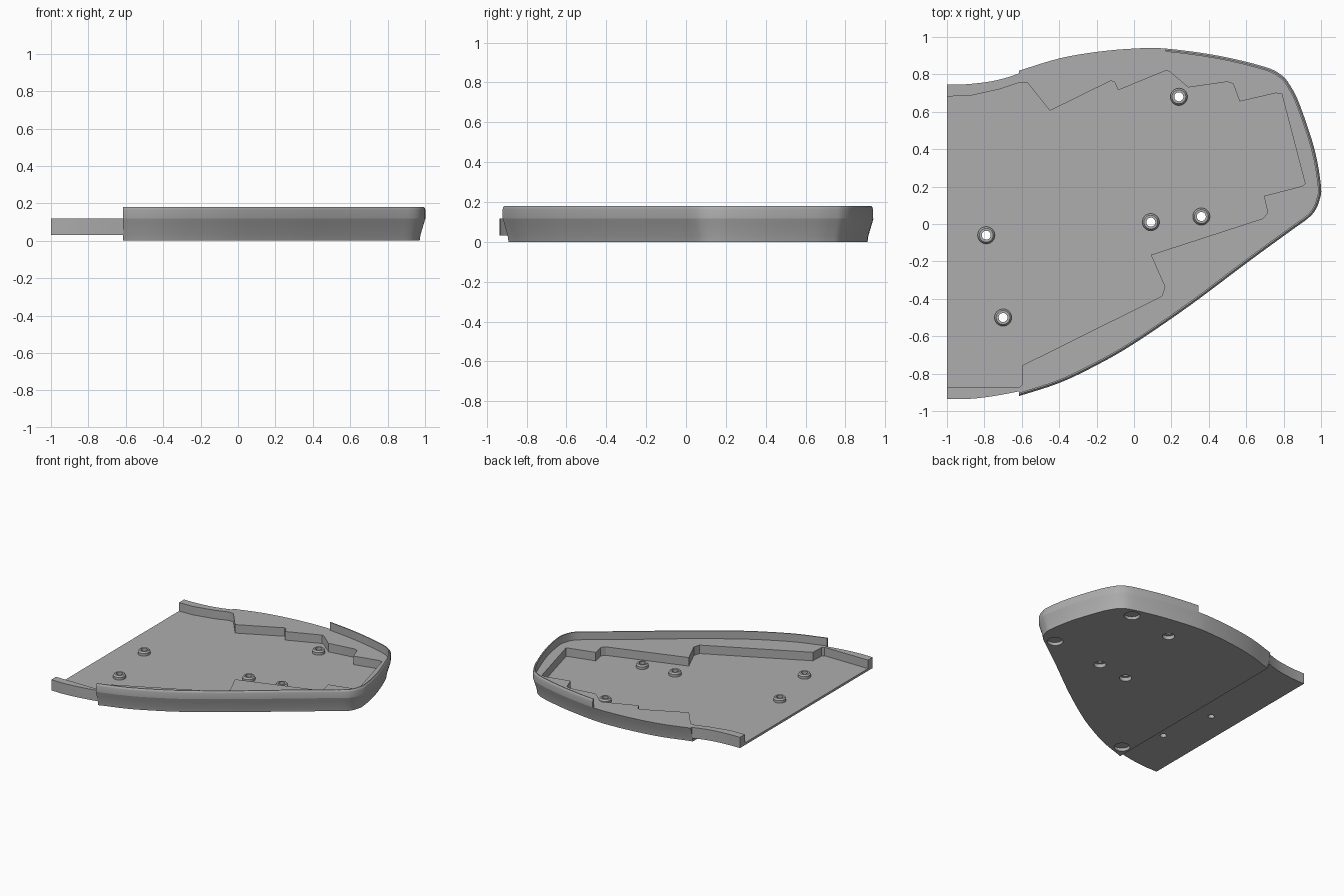
import bpy, bmesh
from math import cos, sin, tau
from mathutils import Vector

if "Cube" in bpy.data.objects:
    bpy.data.objects.remove(bpy.data.objects["Cube"])

grey = bpy.data.materials.new("plain_grey")
grey.use_nodes = True
GREY = (0.42, 0.42, 0.42, 1)
grey.diffuse_color = GREY
grey.node_tree.nodes["Principled BSDF"].inputs["Base Color"].default_value = GREY

STEP_X, LEDGE, FLOOR, RIM = -0.615, 0.118, 0.05, 0.181


def finish(name, bm):
    bmesh.ops.recalc_face_normals(bm, faces=bm.faces)
    me = bpy.data.meshes.new(name)
    bm.to_mesh(me)
    bm.free()
    me.materials.append(grey)
    ob = bpy.data.objects.new(name, me)
    bpy.context.collection.objects.link(ob)
    return ob


def skin(name, rings, wrap=False, caps=True):
    """Bridge a list of equal closed rings, capping or joining the two ends."""
    bm = bmesh.new()
    vs = [[bm.verts.new(p) for p in r] for r in rings]
    n = len(vs[0])
    pairs = list(zip(vs, vs[1:])) + ([(vs[-1], vs[0])] if wrap else [])
    for a, b in pairs:
        for i in range(n):
            j = (i + 1) % n
            bm.faces.new((a[i], a[j], b[j], b[i]))
    if caps and not wrap:
        bm.faces.new(vs[0])
        bm.faces.new(vs[-1])
    return finish(name, bm)


def prism(name, pts, z0, z1):
    return skin(name, [[(x, y, z) for x, y in pts] for z in (z0, z1)])


def lathe(name, centre, profile, wrap=False, n=32):
    cx, cy = centre
    return skin(name, [[(cx + r * cos(tau * i / n), cy + r * sin(tau * i / n), z)
                        for i in range(n)] for r, z in profile], wrap)


def smooth_path(pts, steps=4):
    """Catmull-Rom curve through the points."""
    p = [Vector(q) for q in pts]
    p = [2 * p[0] - p[1]] + p + [2 * p[-1] - p[-2]]
    out = []
    for a, b, c, d in zip(p, p[1:], p[2:], p[3:]):
        for k in range(steps):
            t = k / steps
            out.append(b + 0.5 * t * (c - a + t * (2 * a - 5 * b + 4 * c - d
                                                  + t * (3 * (b - c) + d - a))))
    return out + [p[-2]]


def inset(path, d):
    """Shift an open path to its left, keeping ends on the step line."""
    out = []
    for i, q in enumerate(path):
        t = (path[min(i + 1, len(path) - 1)] - path[max(i - 1, 0)]).normalized()
        s = q + d * Vector((-t.y, t.x))
        if q.x < STEP_X + 0.001:
            s.x = STEP_X
        out.append(s)
    return out


def cut(target, cutters):
    for c in cutters:
        m = target.modifiers.new("cut", "BOOLEAN")
        m.operation, m.solver, m.object = "DIFFERENCE", "EXACT", c
    dg = bpy.context.evaluated_depsgraph_get()
    me = bpy.data.meshes.new_from_object(target.evaluated_get(dg))
    target.modifiers.clear()
    target.data = me


def shade(ob):
    bpy.ops.object.select_all(action="DESELECT")
    ob.select_set(True)
    bpy.context.view_layer.objects.active = ob
    bpy.ops.object.shade_smooth_by_angle(angle=0.5)


# Outer outline, from the front of the step round the tip to the back
outline = smooth_path([
    (STEP_X, -.92), (-.4, -.85), (-.2, -.755), (0, -.64), (.3, -.435), (.6, -.21),
    (.84, -.035), (.93, .03), (.97, .075), (.992, .13), (1, .2), (.965, .4),
    (.885, .64), (.835, .74), (.79, .795), (.7, .84), (.45, .9), (.17, .938),
    (0, .938), (-.2, .92), (-.4, .885), (STEP_X, .82)])

# Main body with flared side
main_body = skin("main_body", [[(q.x, q.y, z) for q in inset(outline, d)] for d, z in
                               ((.03, 0), (.026, .03), (.008, .09), (0, LEDGE))])

# Thinner side plate
back_edge = smooth_path([(-1, .745), (-.9, .747), (-.78, .76), (-.69, .78), (STEP_X, .805)])
front_edge = smooth_path([(STEP_X, -.895), (-.75, -.92), (-.88, -.935), (-1, -.935)])
side_plate = prism("side_plate", [tuple(q) for q in back_edge + front_edge], .032, LEDGE)

# Raised rim along the front, tip and part of the back
last = max(i for i, q in enumerate(outline) if q.x > .169)
profile = ((0, LEDGE), (0, .165), (.003, .175), (.009, RIM), (.017, RIM), (.017, LEDGE))
offsets = [(inset(outline, d), z) for d, z in profile]
rim = skin("rim", [[(p[i].x, p[i].y, z) for p, z in offsets] for i in range(last + 1)])

# Pocket with zigzag border
pocket = prism("pocket_cutter", [
    (-1.1, .68), (-.88, .685), (-.72, .72), (-.61, .757), (-.57, .755), (-.45, .605),
    (-.125, .765), (-.105, .76), (-.085, .715), (.17, .82), (.19, .815), (.29, .73),
    (.5, .76), (.53, .75), (.565, .655), (.76, .7), (.79, .695), (.915, .215),
    (.9, .203), (.695, .15), (.715, .06), (.69, .03), (.09, -.165), (.165, -.335),
    (.15, -.385), (-.595, -.755), (-.6, -.86), (-.615, -.875), (-1.1, -.875)], FLOOR, .3)

# Screw holes, counterbored under the main body, and blind foot recesses
main_posts = [(.09, .01), (.36, .04), (.24, .68)]
side_posts = [(-.79, -.06), (-.7, -.5)]
feet = [(.83, .09), (.64, .74), (-.54, -.78)]
main_cuts = [lathe("hole_cutter", c, ((.045, -.1), (.045, .03), (.024, .03), (.024, .2)))
             for c in main_posts]
main_cuts += [lathe("foot_cutter", c, ((.058, -.1), (.058, .025))) for c in feet]
side_cuts = [lathe("hole_cutter", c, ((.024, -.1), (.024, .2))) for c in side_posts]
cut(main_body, [pocket] + main_cuts)
cut(side_plate, [pocket] + side_cuts)
for c in [pocket] + main_cuts + side_cuts:
    bpy.data.objects.remove(c)

# Ring-shaped screw posts
posts = [lathe("screw_post", c, ((.046, FLOOR), (.046, .07), (.037, .082),
                                 (.024, .082), (.024, FLOOR)), wrap=True)
         for c in main_posts + side_posts]

for ob in [main_body, side_plate, rim] + posts:
    shade(ob)
